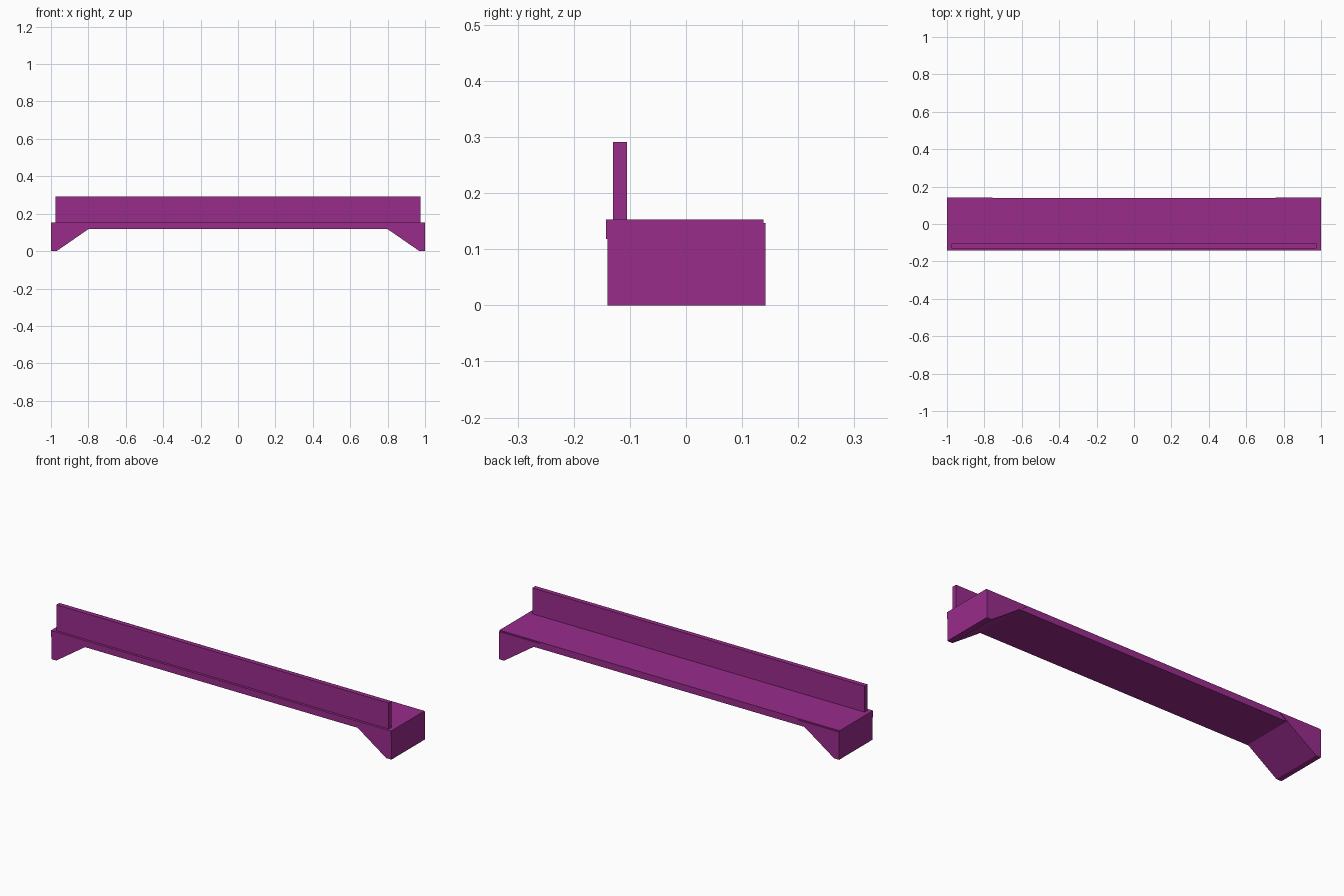
import bpy

cube = bpy.data.objects.get("Cube")
if cube:
    bpy.data.objects.remove(cube, do_unlink=True)

# Single purple finish
purple = bpy.data.materials.new("purple")
purple.use_nodes = True
colour = (0.32, 0.025, 0.26, 1)
purple.diffuse_color = colour
purple.node_tree.nodes["Principled BSDF"].inputs["Base Color"].default_value = colour


def extrude_profile(name, profile, y0, y1):
    """Solid prism from a counter-clockwise (x, z) profile between two depths."""
    n = len(profile)
    verts = [(x, y, z) for y in (y0, y1) for x, z in profile]
    faces = [tuple(range(n)), tuple(reversed(range(n, 2 * n)))]
    faces += [(i, i + n, (i + 1) % n + n, (i + 1) % n) for i in range(n)]
    mesh = bpy.data.meshes.new(name)
    mesh.from_pydata(verts, [], faces)
    mesh.materials.append(purple)
    obj = bpy.data.objects.new(name, mesh)
    bpy.context.collection.objects.link(obj)
    return obj


def box(name, half_width, y0, y1, z0, z1):
    w = half_width
    return extrude_profile(name, [(-w, z0), (w, z0), (w, z1), (-w, z1)], y0, y1)


# Long shelf board and the upright panel along its front edge
box("shelf_board", 1.0, -0.143, 0.138, 0.118, 0.153)
box("front_panel", 0.977, -0.13, -0.105, 0.153, 0.291)

# Solid wedge feet at both ends, tucked into the board
foot = [(0.97, 0), (1.0, 0), (1.0, 0.147), (0.757, 0.147)]
extrude_profile("left_foot", foot, -0.14, 0.142)
extrude_profile("right_foot", [(-x, z) for x, z in reversed(foot)], -0.14, 0.142)
